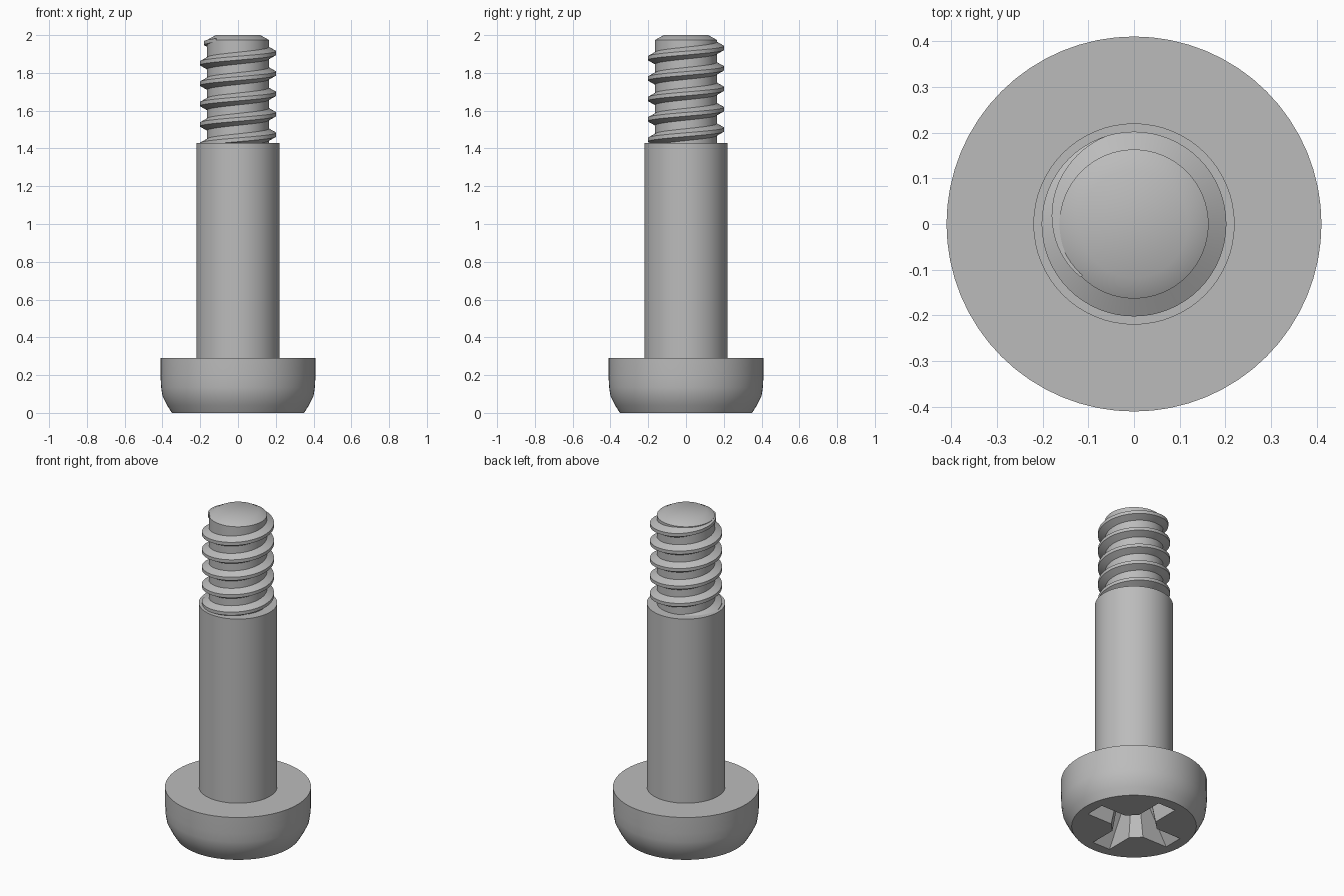
import bpy, bmesh
from math import sin, cos, pi, tau, radians

cube = bpy.data.objects.get("Cube")
if cube:
    bpy.data.objects.remove(cube, do_unlink=True)

steel = bpy.data.materials.new("grey_steel")
steel.use_nodes = True
GREY = (0.5, 0.5, 0.5, 1)
steel.diffuse_color = GREY
steel.node_tree.nodes["Principled BSDF"].inputs["Base Color"].default_value = GREY


def finish(name, bm, smooth=True):
    bmesh.ops.recalc_face_normals(bm, faces=bm.faces)
    mesh = bpy.data.meshes.new(name)
    bm.to_mesh(mesh)
    bm.free()
    mesh.materials.append(steel)
    obj = bpy.data.objects.new(name, mesh)
    bpy.context.collection.objects.link(obj)
    if smooth:
        smooth_edges(obj)
    return obj


def smooth_edges(obj):
    bpy.ops.object.select_all(action='DESELECT')
    obj.select_set(True)
    bpy.context.view_layer.objects.active = obj
    bpy.ops.object.shade_smooth_by_angle(angle=radians(30))


def loft(rings):
    """Capped solid through a list of closed rings of points."""
    bm = bmesh.new()
    rows = [[bm.verts.new(p) for p in ring] for ring in rings]
    for a, b in zip(rows, rows[1:]):
        for i in range(len(a)):
            j = (i + 1) % len(a)
            bm.faces.new((a[i], a[j], b[j], b[i]))
    bm.faces.new(rows[0][::-1])
    bm.faces.new(rows[-1])
    return bm


def turned(name, profile, sides=64, smooth=True):
    rings = [[(r * cos(tau * i / sides), r * sin(tau * i / sides), z)
              for i in range(sides)] for r, z in profile]
    return finish(name, loft(rings), smooth)


# Turned parts, from the head upwards
head = turned("head", [(0.35, 0), (0.375, 0.04), (0.4, 0.09), (0.407, 0.135),
                       (0.41, 0.19), (0.41, 0.29)], smooth=False)
turned("shank", [(0.22, 0.27), (0.22, 1.43)])
turned("thread_core", [(0.163, 1.4), (0.163, 1.975), (0.118, 2)])


# Cross recess in the head, tapering inwards
def cross(length, width, inner, z):
    ring = []
    for k in range(4):
        c, s = cos(k * pi / 2), sin(k * pi / 2)
        for x, y in ((inner, -width), (length, -width), (length, width), (inner, width)):
            ring.append((x * c - y * s, x * s + y * c, z))
    return ring


cutter = finish("recess_cutter", loft([cross(0.3, 0.062, 0.12, -0.02),
                                       cross(0.15, 0.045, 0.08, 0.2)]), False)
cut = head.modifiers.new("recess", 'BOOLEAN')
cut.operation = 'DIFFERENCE'
cut.solver = 'EXACT'
cut.object = cutter
bpy.context.view_layer.objects.active = head
bpy.ops.object.modifier_apply(modifier=cut.name)
bpy.data.objects.remove(cutter, do_unlink=True)
smooth_edges(head)

# Right-hand helical thread that fades into the core at its top
PITCH, STEPS, TURNS, FADE = 0.108, 64, 5.64, 5.3
sections = []
for i in range(int(TURNS * STEPS) + 1):
    t = i / STEPS
    size = min(1, max(0.02, (TURNS - t) / (TURNS - FADE)))
    a, z = t * tau, 1.365 + t * PITCH
    crest = 0.163 + 0.039 * size
    outline = ((0.155, -0.036 * size), (crest, -0.01), (crest, 0.01), (0.155, 0.036 * size))
    sections.append([(r * cos(a), r * sin(a), z + dz) for r, dz in outline])
finish("thread", loft(sections))
